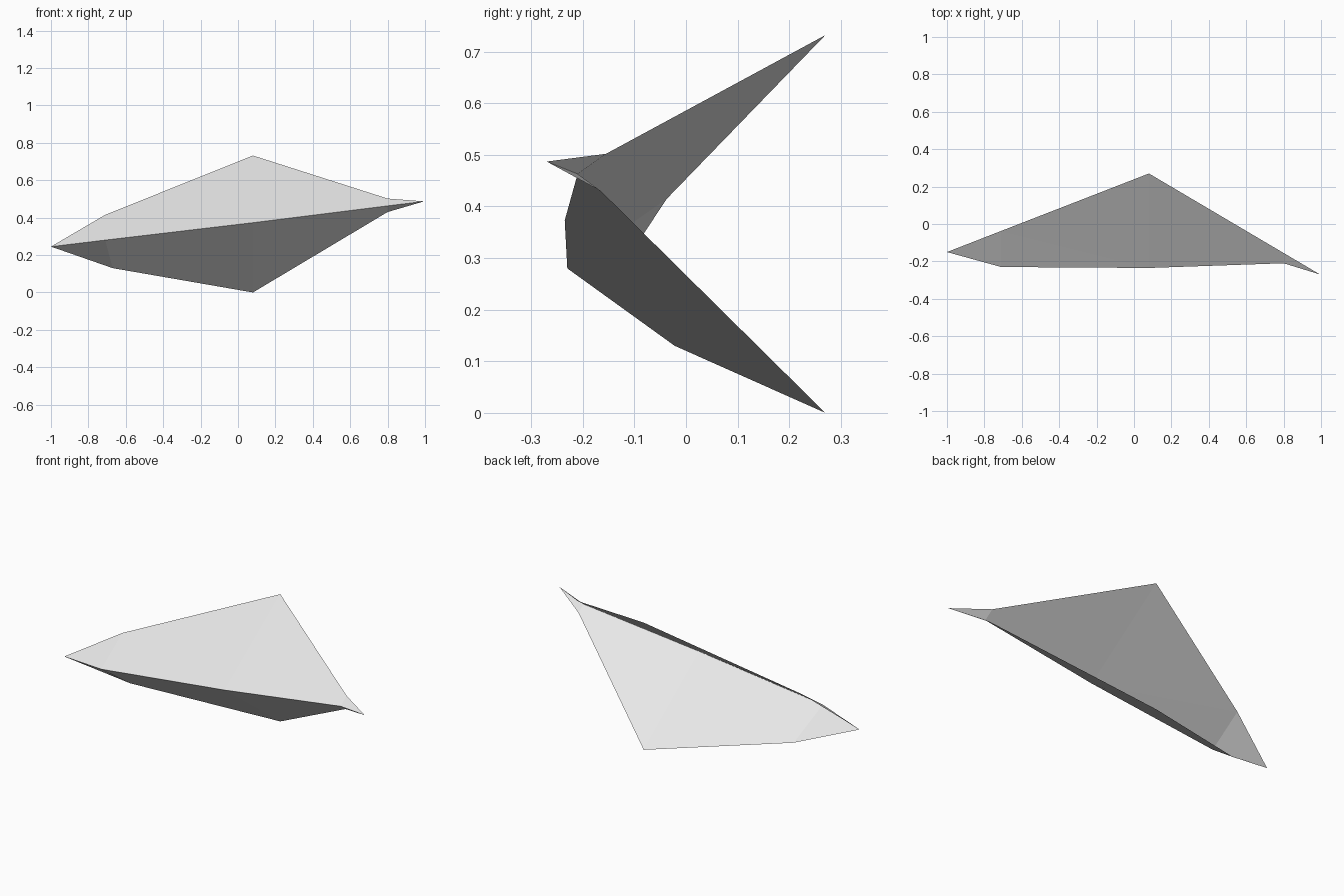
import bpy
import bmesh
from mathutils import Vector

cube = bpy.data.objects.get("Cube")
if cube:
    bpy.data.objects.remove(cube, do_unlink=True)

# Single plain grey
grey = bpy.data.materials.new("plain grey")
grey.use_nodes = True
colour = (0.8, 0.8, 0.8, 1)
grey.diffuse_color = colour
grey.node_tree.nodes["Principled BSDF"].inputs["Base Color"].default_value = colour

# Shared front fold, from the right tip to the left tip
fold = [(-1, -0.15, 0.245), (-0.71, -0.23, 0.28), (0.08, -0.235, 0.373),
        (0.8, -0.21, 0.463), (0.995, -0.27, 0.487)]


def add_sheet(name, rear_edge, outward):
    """Thin faceted sheet spanning the fold and a three-point rear edge."""
    bm = bmesh.new()
    front = [bm.verts.new(p) for p in fold]
    rear = [front[0]] + [bm.verts.new(p) for p in rear_edge] + [front[-1]]
    for i in range(len(front) - 1):
        corners = [front[i], front[i + 1], rear[i + 1], rear[i]]
        bm.faces.new(list(dict.fromkeys(corners)))
    bmesh.ops.triangulate(bm, faces=bm.faces[:])
    bm.normal_update()
    for face in bm.faces:
        if face.normal.dot(Vector(outward)) < 0:
            face.normal_flip()
    mesh = bpy.data.meshes.new(name)
    bm.to_mesh(mesh)
    bm.free()
    mesh.materials.append(grey)
    obj = bpy.data.objects.new(name, mesh)
    bpy.context.collection.objects.link(obj)
    return obj


# Upper and lower halves, open at the back
add_sheet("upper_sheet",
          [(-0.71, -0.037, 0.415), (0.08, 0.27, 0.732), (0.8, -0.155, 0.502)],
          (0, -0.5, 1))
add_sheet("lower_sheet",
          [(-0.67, -0.022, 0.13), (0.08, 0.27, 0), (0.8, -0.165, 0.43)],
          (0, -0.5, -1))
